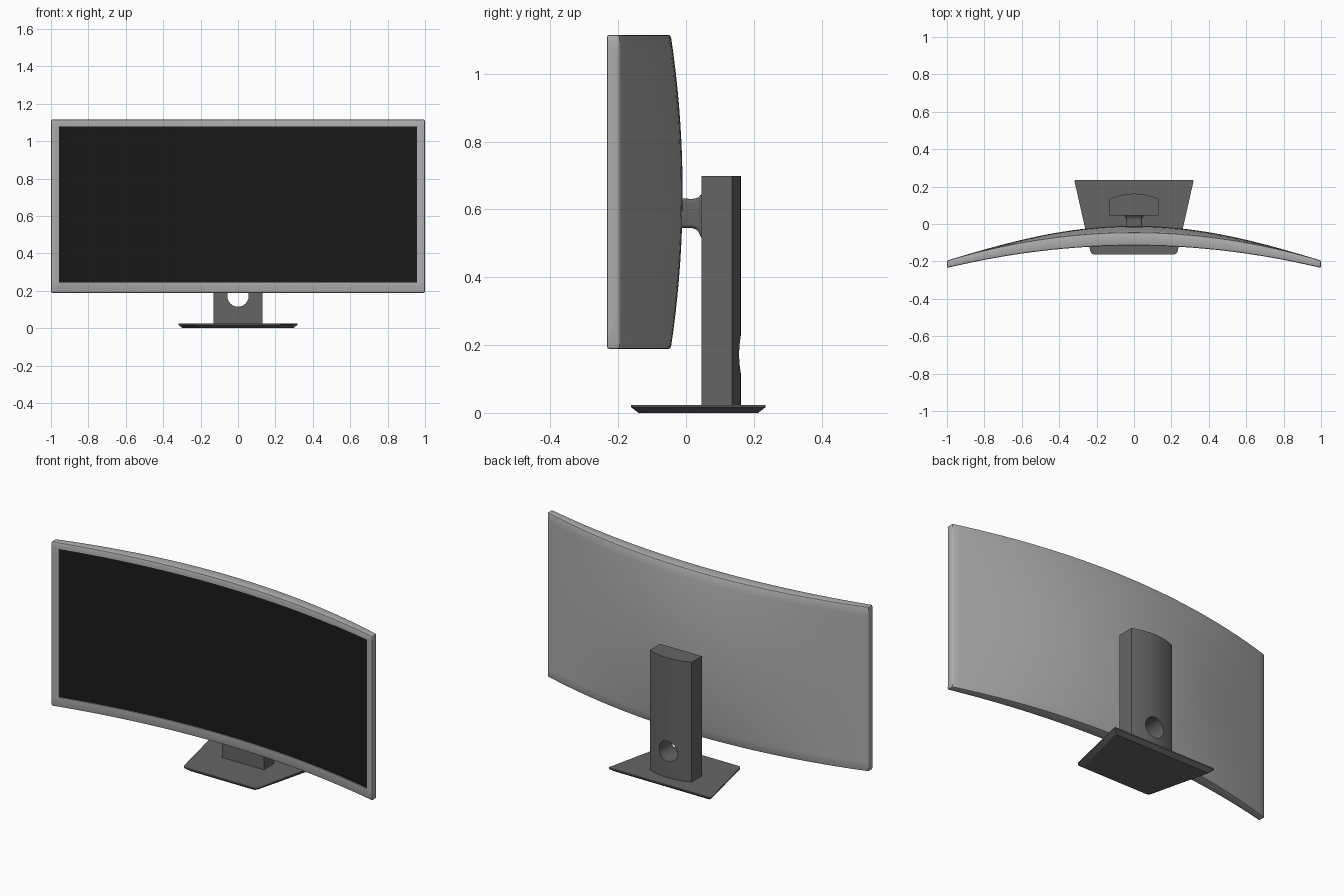
import bpy, bmesh, math

if "Cube" in bpy.data.objects:
    bpy.data.objects.remove(bpy.data.objects["Cube"])

def material(name, rgb):
    m = bpy.data.materials.new(name)
    m.diffuse_color = (*rgb, 1)
    m.use_nodes = True
    m.node_tree.nodes["Principled BSDF"].inputs["Base Color"].default_value = m.diffuse_color
    return m

SILVER = material("silver", (0.42, 0.42, 0.42))
DARK = material("dark_grey", (0.13, 0.13, 0.13))
BLACK = material("black", (0.01, 0.01, 0.01))

def finish(name, bm, mat, angle=35):
    bmesh.ops.recalc_face_normals(bm, faces=bm.faces)
    me = bpy.data.meshes.new(name)
    bm.to_mesh(me)
    bm.free()
    ob = bpy.data.objects.new(name, me)
    bpy.context.collection.objects.link(ob)
    me.materials.append(mat)
    smooth(ob, angle)
    return ob

def smooth(ob, angle=35):
    bpy.ops.object.select_all(action='DESELECT')
    bpy.context.view_layer.objects.active = ob
    ob.select_set(True)
    bpy.ops.object.shade_smooth_by_angle(angle=math.radians(angle))

def loft(rings):
    """Closed solid skinned through equal-length point rings."""
    bm = bmesh.new()
    vr = [[bm.verts.new(p) for p in r] for r in rings]
    n = len(vr[0])
    for a, b in zip(vr, vr[1:]):
        for i in range(n):
            j = (i + 1) % n
            bm.faces.new((a[i], a[j], b[j], b[i]))
    bm.faces.new(vr[0])
    bm.faces.new(vr[-1][::-1])
    bmesh.ops.recalc_face_normals(bm, faces=bm.faces)
    return bm

# Curved display housing
Z0, Z1 = 0.188, 1.115
SX, SZ0, SZ1 = 0.957, 0.243, 1.079
ZC, ZH = (Z0 + Z1) / 2, (Z1 - Z0) / 2

def front_y(x):
    return -0.115 - 0.12 * x * x

def back_y(x, z):
    t = (z - ZC) / ZH
    return -0.045 - 0.15 * x * x + 0.035 * (1 - x * x) ** 2 * (1 - t * t)

screen_xs = [SX * (i / 20 - 1) for i in range(41)]
xs = [-1] + screen_xs + [1]
back_zs = [Z1 + (Z0 - Z1) * i / 18 for i in range(19)]
rings = [[(x, front_y(x), z) for z in (Z0, SZ0, SZ1, Z1)]
         + [(x, back_y(x, z), z) for z in back_zs] for x in xs]
bm = loft(rings)
edges = [e for e in bm.edges if e.calc_face_angle(0) > 1]
bmesh.ops.bevel(bm, geom=edges, offset=0.008, segments=2, profile=0.5, affect='EDGES')
# Recessed opening for the screen
opening = []
for f in bm.faces:
    c = f.calc_center_median()
    if f.normal.y < -0.8 and abs(c.x) < SX and SZ0 < c.z < SZ1 and c.y < front_y(c.x) + 0.01:
        opening.append(f)
bmesh.ops.inset_region(bm, faces=opening, thickness=0.001, depth=-0.006)
bmesh.ops.delete(bm, geom=opening, context='FACES')
finish("display_housing", bm, SILVER)

# Screen
bm = bmesh.new()
cols = [[bm.verts.new((x, front_y(x) + 0.005, z)) for z in (SZ0, SZ1)] for x in screen_xs]
for a, b in zip(cols, cols[1:]):
    bm.faces.new((a[0], b[0], b[1], a[1]))
screen = finish("screen", bm, BLACK)
if screen.data.polygons[0].normal.y > 0:
    screen.data.flip_normals()

# Stand column: flat front, bowed back
outline = [(-0.13, 0.045), (0.13, 0.045)]
for i in range(17):
    u = 1 - i / 8
    outline.append((0.13 * u, 0.135 + 0.027 * (1 - u * u)))
column = finish("stand_column", loft([[(x, y, z) for x, y in outline] for z in (0.02, 0.698)]), DARK)

# Cable hole through the column
bpy.ops.mesh.primitive_cylinder_add(vertices=40, radius=0.057, depth=0.4,
                                    location=(0, 0.1, 0.172), rotation=(math.pi / 2, 0, 0))
cutter = bpy.context.object
cutter.name = "cable_hole_cutter"
cutter.hide_render = True
mod = column.modifiers.new("cable_hole", 'BOOLEAN')
mod.object = cutter
mod.solver = 'EXACT'
bpy.context.view_layer.objects.active = column
bpy.ops.object.modifier_apply(modifier=mod.name)
bpy.data.objects.remove(cutter)
smooth(column, 30)

# Neck: rounded block flaring into the column
def rounded(y, hx, z0, z1, r=0.012):
    pts = []
    for k, (cx, cz) in enumerate([(hx - r, z1 - r), (r - hx, z1 - r), (r - hx, z0 + r), (hx - r, z0 + r)]):
        for s in range(5):
            a = math.pi / 2 * (k + s / 4)
            pts.append((cx + r * math.cos(a), y, cz + r * math.sin(a)))
    return pts

neck = [(-0.03, 0.045, 0.545, 0.633), (0.018, 0.042, 0.545, 0.631), (0.030, 0.043, 0.541, 0.633),
        (0.037, 0.046, 0.534, 0.636), (0.042, 0.05, 0.522, 0.642), (0.048, 0.052, 0.512, 0.645)]
finish("neck", loft([rounded(*n) for n in neck]), DARK)

# Base plate: trapezoid with clipped corners, chamfered underneath
def base_ring(z, d):
    half = [(0.216 - d, -0.162 + d), (0.226 - d, -0.158 + d), (0.233 - d, -0.148 + d),
            (0.318 - d, 0.228 - d), (0.316 - d, 0.235 - d)]
    return [(x, y, z) for x, y in half] + [(-x, y, z) for x, y in reversed(half)]

finish("base_plate", loft([base_ring(0, 0.022), base_ring(0.003, 0.018), base_ring(0.017, 0.0),
                           base_ring(0.024, 0.0)]), DARK, 25)
